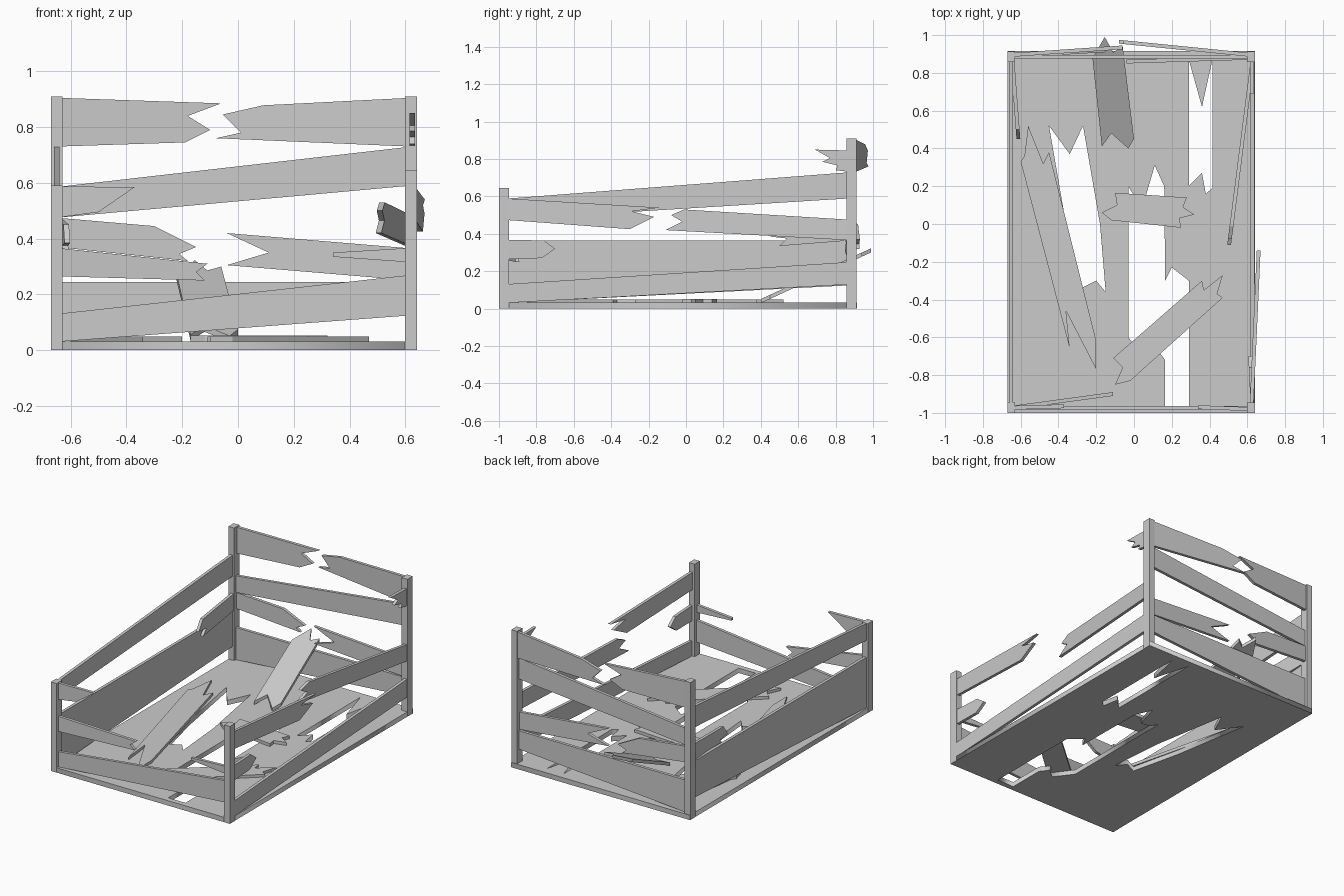
import bpy, bmesh
from mathutils import Vector

if "Cube" in bpy.data.objects:
    bpy.data.objects.remove(bpy.data.objects["Cube"])


def extrude_outline(name, pts, thick):
    """Prism from a 3D outline, thickened by the vector both ways."""
    bm = bmesh.new()
    a = [bm.verts.new(p - thick / 2) for p in pts]
    b = [bm.verts.new(p + thick / 2) for p in pts]
    bm.faces.new(a)
    bm.faces.new(b[::-1])
    n = len(pts)
    for i in range(n):
        bm.faces.new((a[i], a[(i + 1) % n], b[(i + 1) % n], b[i]))
    bmesh.ops.recalc_face_normals(bm, faces=bm.faces)
    me = bpy.data.meshes.new(name)
    bm.to_mesh(me)
    bm.free()
    ob = bpy.data.objects.new(name, me)
    bpy.context.collection.objects.link(ob)
    return ob


def wall_board(name, axis, pts, base, tip=None, t=0.02):
    """Upright board: outline in (along, z); base and tip are (along, offset) for bent boards."""
    (u0, n0), (u1, n1) = base, tip or (base[0] + 1, base[1])
    k = (n1 - n0) / (u1 - u0)
    off = lambda u: n0 + k * (u - u0)
    if axis == 'X':
        extrude_outline(name, [Vector((u, off(u), z)) for u, z in pts], Vector((0, t, 0)))
    else:
        extrude_outline(name, [Vector((off(u), u, z)) for u, z in pts], Vector((t, 0, 0)))


def flat_board(name, pts, z, slope=0.0, y0=0.0, t=0.02):
    """Loose board lying on the floor, optionally sloping up along y."""
    extrude_outline(name, [Vector((x, y, z + slope * (y - y0))) for x, y in pts],
                    Vector((0, 0, t)))


def post(name, x, y, h):
    w = 0.042
    d = 0.055
    pts = [Vector((x + sx * w / 2, y + sy * d / 2, h / 2))
           for sx, sy in ((-1, -1), (1, -1), (1, 1), (-1, 1))]
    extrude_outline(name, pts, Vector((0, 0, h)))


# Floor with splintered holes
cu = bpy.data.curves.new("floor", 'CURVE')
cu.dimensions = '2D'
cu.fill_mode = 'BOTH'
cu.extrude = 0.016
rings = [
    [(-.67, -1), (.64, -1), (.64, .915), (-.67, .915)],
    [(-.45, .52), (-.34, .37), (-.27, .52), (-.18, 0), (-.15, -.36), (-.2, -.3),
     (-.28, -.34), (-.36, 0)],
    [(-.03, .2), (0, .15), (.06, .14), (.11, .31), (.16, .2), (.165, -.3), (.2, -.23),
     (.29, -.3), (.29, -.965), (.165, -.965), (.165, -.72), (.12, -.66), (.06, -.72),
     (-.03, -.6)],
    [(.29, .87), (.36, .62), (.415, .87), (.415, .19), (.38, .16), (.36, .27), (.29, .2)],
]
for ring in rings:
    sp = cu.splines.new('POLY')
    sp.points.add(len(ring) - 1)
    for p, (x, y) in zip(sp.points, ring):
        p.co = (x, y, 0, 1)
    sp.use_cyclic_u = True
floor = bpy.data.objects.new("floor", cu)
floor.location.z = 0.016
bpy.context.collection.objects.link(floor)
bpy.context.view_layer.objects.active = floor
floor.select_set(True)
bpy.ops.object.convert(target='MESH')

# Corner posts
XL, XR, YF, YB = -.65, .62, -.973, .885
post("front_left_post", XL, YF, .59)
post("front_right_post", XR, YF, .645)
post("back_left_post", XL, YB, .91)
post("back_right_post", XR, YB, .91)

# Front wall
wall_board("front_lower_board", 'X', [(XL, .03), (XR, .125), (XR, .27), (XL, .13)], (XL, YF))
wall_board("front_upper_stub", 'X', [(XL, .475), (-.5, .495), (-.37, .585), (XL, .587)],
           (XL, YF), (-.37, -.965))
wall_board("front_middle_stub", 'X',
           [(XL, .265), (-.12, .25), (-.15, .28), (-.11, .31), (XL, .367)],
           (XL, YF), (-.11, -.9))
wall_board("front_right_stub", 'X', [(XR, .315), (.34, .335), (.34, .35), (XR, .367)],
           (XR, -.98), (.34, -.97))

# Back wall
wall_board("back_lower_board", 'X', [(XL, .03), (XR, .125), (XR, .245), (XL, .245)], (XL, YB))
wall_board("back_upper_board", 'X', [(XL, .475), (XR, .59), (XR, .73), (XL, .585)], (XL, YB))
wall_board("back_top_left_half", 'X',
           [(XL, .73), (-.19, .745), (-.1, .79), (-.18, .84), (-.06, .885), (XL, .905)],
           (XL, .895), (-.06, .935))
wall_board("back_top_right_half", 'X',
           [(XR, .73), (-.08, .76), (.01, .78), (-.055, .845), (.09, .878), (XR, .905)],
           (XR, .895), (-.08, .965))
wall_board("back_middle_left_half", 'X',
           [(XL, .37), (-.18, .32), (-.21, .345), (-.15, .37), (-.3, .445), (XL, .475)],
           (XL, .89), (-.06, .925))
wall_board("back_middle_right_half", 'X',
           [(XR, .25), (-.04, .305), (.11, .35), (-.04, .42), (XR, .365)],
           (XR, .88), (-.04, .86))

# Left wall
wall_board("left_lower_board", 'Y', [(YF, .03), (YB, .125), (YB, .365), (YF, .365)], (YF, XL))
wall_board("left_upper_board", 'Y', [(YF, .475), (YB, .59), (YB, .73), (YF, .587)], (YF, XL))
wall_board("left_middle_stub", 'Y',
           [(YB, .365), (.5, .335), (.54, .375), (.45, .385), (.5, .45), (YB, .475)],
           (YB, -.645), (.45, -.612))

# Right wall
wall_board("right_lower_board", 'Y', [(YF, .03), (YB, .13), (YB, .25), (YF, .13)], (YF, .628))
wall_board("right_front_half", 'Y',
           [(YF, .475), (-.3, .425), (-.17, .49), (-.29, .52), (-.14, .54), (YF, .59)],
           (YF, .622), (-.14, .66))
wall_board("right_back_half", 'Y',
           [(YB, .365), (-.11, .42), (-.02, .465), (-.08, .5), (-.01, .53), (YB, .475)],
           (YB, .63), (-.1, .505))
wall_board("right_front_stub", 'Y',
           [(YF, .265), (-.77, .27), (-.7, .32), (-.76, .365), (YF, .367)],
           (YF, .628), (-.7, .615))
wall_board("right_top_stub", 'Y',
           [(YB, .73), (.8, .74), (.81, .765), (.73, .785), (.77, .805), (.69, .85), (YB, .845)],
           (YB, .625))

# Loose boards on the floor
flat_board("loose_long_board",
           [(-.6, .33), (-.58, .36), (-.56, .52), (-.48, .32), (-.45, .38), (-.2, -.62),
            (-.2, -.77), (-.36, -.46), (-.34, -.66)], .04)
flat_board("loose_diagonal_board",
           [(-.11, -.71), (.36, -.3), (.37, -.35), (.47, -.27), (.44, -.37), (.47, -.39),
            (-.02, -.83), (-.1, -.85), (-.06, -.76)], .04)
flat_board("loose_short_board",
           [(-.1, .165), (.28, .14), (.26, .09), (.32, .05), (.24, .03), (.25, -.02),
            (-.12, .02), (-.17, .06), (-.09, .1)], .042)
flat_board("leaning_board",
           [(-.17, .41), (-.12, .48), (-.03, .4), (0, .45), (-.06, .94), (-.11, .91),
            (-.155, .99), (-.19, .93), (-.22, .88)], .045, .46, .41, .022)
